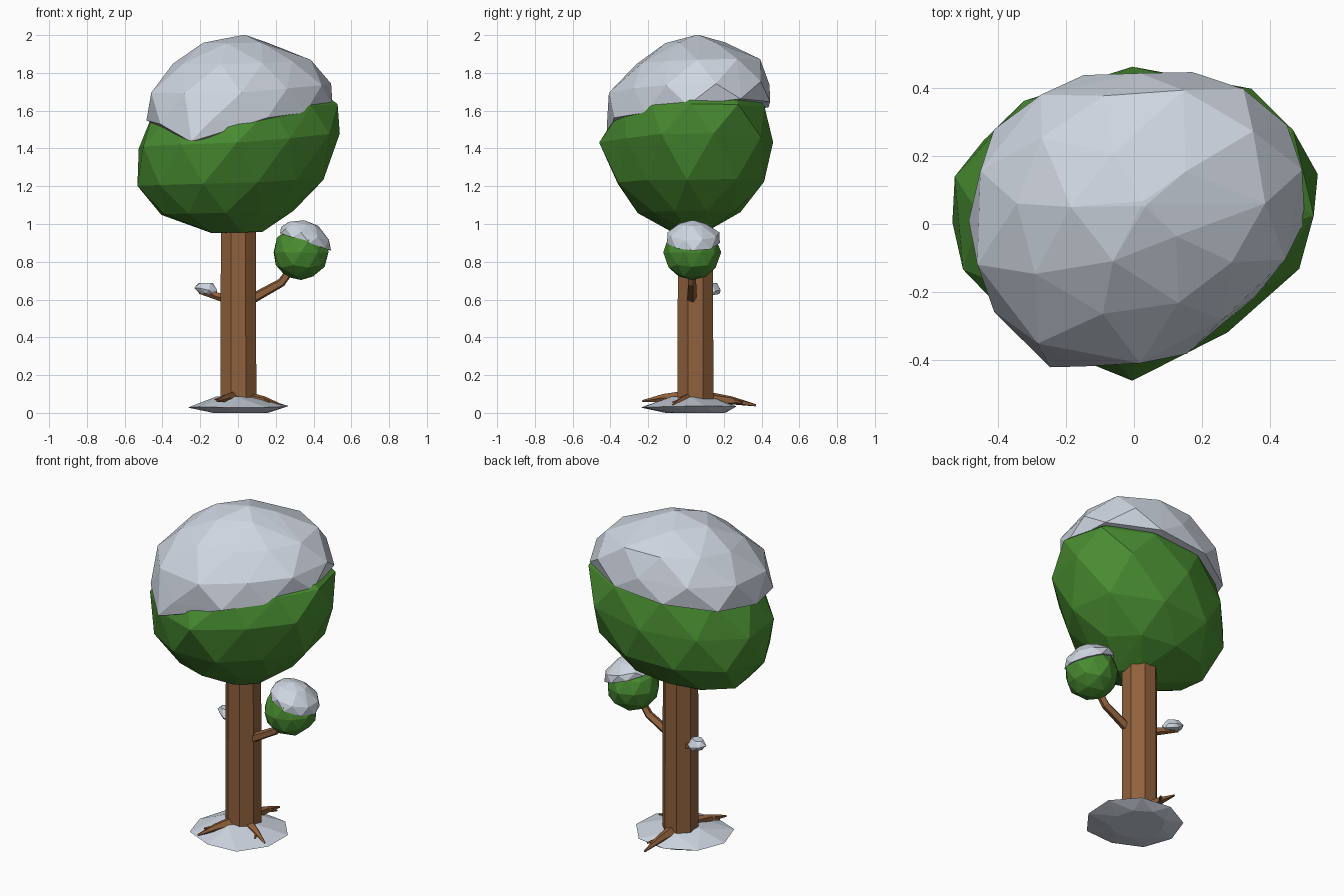
import bpy, bmesh, math, random
from mathutils import Vector

random.seed(4)
cube = bpy.data.objects.get("Cube")
if cube:
    bpy.data.objects.remove(cube, do_unlink=True)


def material(name, r, g, b):
    mat = bpy.data.materials.new(name)
    mat.use_nodes = True
    mat.diffuse_color = (r, g, b, 1)
    mat.node_tree.nodes["Principled BSDF"].inputs["Base Color"].default_value = (r, g, b, 1)
    return mat


green = material("leaf green", 0.065, 0.26, 0.03)
white = material("snow white", 0.62, 0.67, 0.75)
brown = material("bark brown", 0.28, 0.12, 0.045)


def finish(name, bm, mat):
    bmesh.ops.recalc_face_normals(bm, faces=bm.faces)
    mesh = bpy.data.meshes.new(name)
    bm.to_mesh(mesh)
    bm.free()
    mesh.materials.append(mat)
    obj = bpy.data.objects.new(name, mesh)
    bpy.context.collection.objects.link(obj)
    return obj


def lump(name, mat, rings, sides, tilt=(0, 0), bulge=(0, 0, 0, 0), jitter=0.02, grow=1.02):
    """Faceted hull over rings of (z, x min, x max, y min, y max, tilt share).
    Bulge swells or trims the four diagonal quarters, counted from +x +y."""
    bm = bmesh.new()
    for k, (z, x0, x1, y0, y1, share) in enumerate(rings):
        cx, cy = (x0 + x1) / 2, (y0 + y1) / 2
        count = sides if x1 - x0 > 0.5 * (rings[1][2] - rings[1][1]) else max(4, sides // 2)
        for i in range(count):
            a = math.tau * (i + 0.5 * (k % 2)) / count
            corner = abs(math.sin(2 * a)) * bulge[int(4 * a / math.tau) % 4]
            r = grow * (1 + corner + random.uniform(-jitter, jitter))
            dx = (x1 - x0) / 2 * r * math.cos(a)
            dy = (y1 - y0) / 2 * r * math.sin(a)
            lift = share * (tilt[0] * dx + tilt[1] * dy + random.uniform(-jitter, jitter) * (x1 - x0) / 2)
            bm.verts.new((cx + dx, cy + dy, z + lift))
    hull = bmesh.ops.convex_hull(bm, input=bm.verts)
    inside = [v for v in hull["geom_interior"] if isinstance(v, bmesh.types.BMVert)]
    bmesh.ops.delete(bm, geom=inside, context='VERTS')
    return finish(name, bm, mat)


def limb(name, path, radii, sides=5):
    """Tapered faceted tube along a path."""
    bm = bmesh.new()
    pts = [Vector(p) for p in path]
    loops = []
    for i, p in enumerate(pts):
        along = (pts[min(i + 1, len(pts) - 1)] - pts[max(i - 1, 0)]).normalized()
        side = along.cross(Vector((0, 0, 1)))
        side = side.normalized() if side.length > 0.01 else Vector((1, 0, 0))
        up = side.cross(along)
        angles = [math.tau * (j + 0.5) / sides for j in range(sides)]
        loops.append([bm.verts.new(p + radii[i] * (side * math.cos(a) + up * math.sin(a))) for a in angles])
    for low, high in zip(loops, loops[1:]):
        for j in range(sides):
            n = (j + 1) % sides
            bm.faces.new((low[j], low[n], high[n], high[j]))
    bm.faces.new(loops[0])
    bm.faces.new(loops[-1])
    return finish(name, bm, brown)


# Trunk
limb("trunk", [(0.002, 0.05, 0.06), (0.002, 0.05, 1.08)], (0.103, 0.1), 8)

# Main crown and its snow cap, which dips at the front
lump("crown", green, [
    (0.955, -0.17, 0.13, -0.08, 0.1, 0.4),
    (1.06, -0.42, 0.29, -0.25, 0.29, 0.4),
    (1.22, -0.53, 0.45, -0.4, 0.41, 0.5),
    (1.44, -0.55, 0.54, -0.45, 0.45, 1),
    (1.61, -0.46, 0.53, -0.37, 0.42, 0.8),
    (1.78, -0.26, 0.32, -0.24, 0.3, 0.3)], 10,
    tilt=(0.07, 0), bulge=(0.09, -0.01, -0.07, -0.12), grow=1.005)
lump("crown_snow", white, [
    (1.59, -0.48, 0.5, -0.42, 0.44, 1),
    (1.72, -0.45, 0.485, -0.4, 0.44, 0.5),
    (1.86, -0.33, 0.38, -0.26, 0.38, 0.3),
    (1.96, -0.18, 0.17, -0.11, 0.21, 0.1),
    (2.0, 0.02, 0.04, 0.05, 0.07, 0),
    (1.44, -0.26, -0.22, -0.42, -0.39, 0)], 10,
    tilt=(0.08, 0.1), bulge=(0.1, 0.02, 0.06, -0.13))

# Side branch with a small leaf ball and its snow cap
limb("side_branch", [(0.05, 0.03, 0.59), (0.23, 0.03, 0.69), (0.31, 0.03, 0.8)], (0.028, 0.024, 0.02))
bm = bmesh.new()
bmesh.ops.create_icosphere(bm, subdivisions=2, radius=0.15)
for v in bm.verts:
    v.co = v.co * random.uniform(0.97, 1.03) + Vector((0.334, 0.033, 0.85))
finish("leaf_ball", bm, green)
lump("leaf_ball_snow", white, [
    (0.905, 0.22, 0.49, -0.1, 0.18, 1),
    (0.95, 0.228, 0.485, -0.095, 0.175, 0.8),
    (1.0, 0.265, 0.425, -0.04, 0.11, 0.4),
    (1.018, 0.33, 0.36, 0.02, 0.05, 0)], 9, tilt=(-0.34, 0))

# Short twig with a dab of snow
limb("twig", [(-0.05, 0.08, 0.6), (-0.2, 0.14, 0.645)], (0.024, 0.016))
lump("twig_snow", white, [
    (0.628, -0.205, -0.11, 0.095, 0.175, 1),
    (0.653, -0.23, -0.105, 0.08, 0.19, 1),
    (0.687, -0.21, -0.135, 0.1, 0.165, 0)], 7,
    tilt=(-0.12, 0), bulge=(-0.25, 0.05, -0.25, 0.05), jitter=0.05)

# Snow patch on the ground
lump("ground_snow", white, [
    (0, -0.14, 0.16, -0.11, 0.2, 0),
    (0.032, -0.26, 0.275, -0.25, 0.265, 0.4),
    (0.085, -0.12, 0.1, -0.08, 0.14, 0.2)], 9, jitter=0.05)

# Roots, each with a small prong
roots = {"front_root": (-0.11, -0.23, 0.062),
         "left_root": (0.23, -0.07, 0.04),
         "back_root": (0.02, 0.37, 0.04)}
base = Vector((0, 0.05, 0.085))
for name, tip in roots.items():
    tip = Vector(tip)
    start, knee = base.lerp(tip, 0.2), base.lerp(tip, 0.6) + Vector((0, 0, 0.008))
    limb(name, [start, knee, tip], (0.038, 0.022, 0.006))
    out = (tip - knee) * 0.45
    prong = knee + Vector((out.x + 0.7 * out.y, out.y - 0.7 * out.x, out.z))
    limb(name + "_prong", [knee, prong], (0.015, 0.005))
